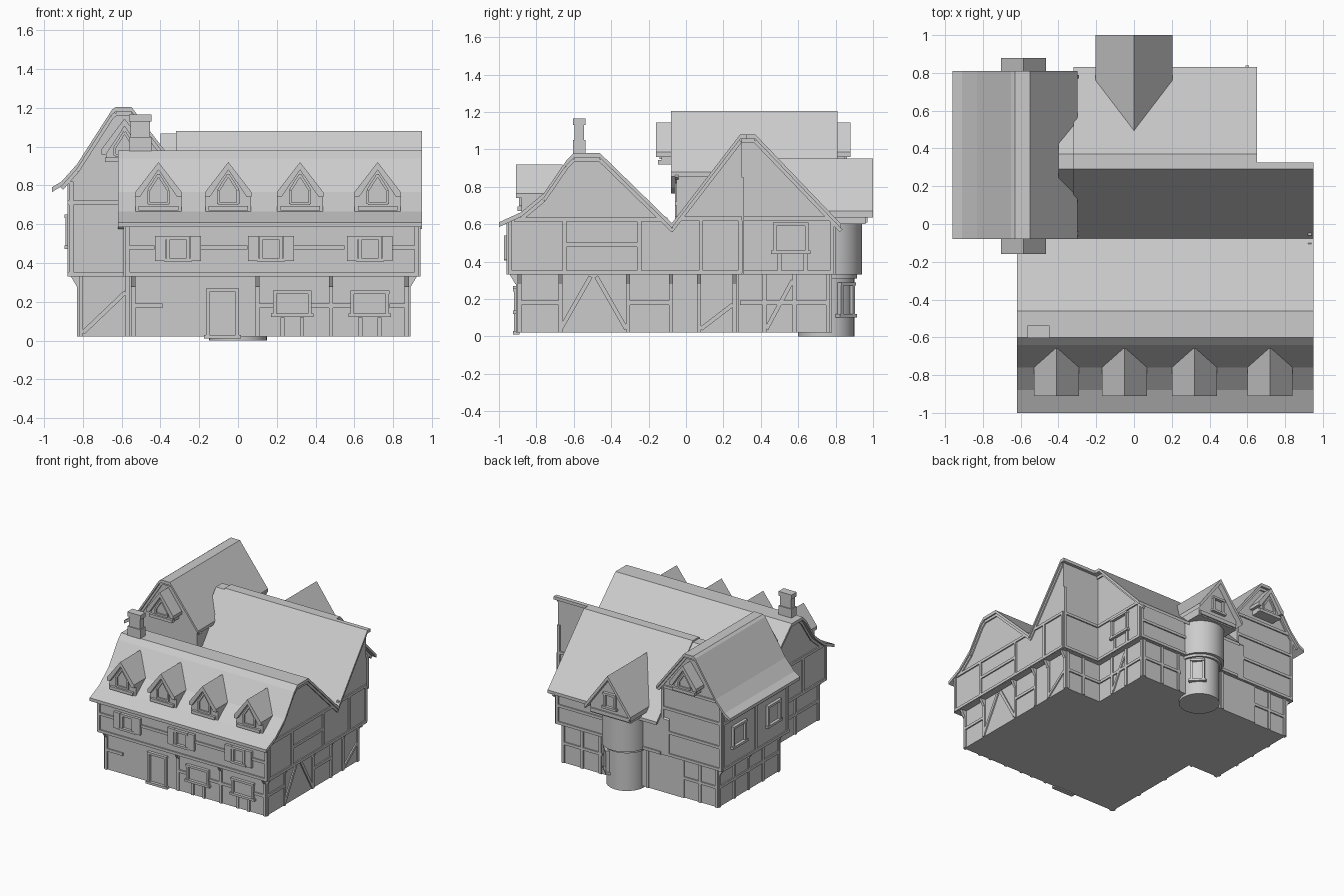
import bpy, bmesh, math
from mathutils import Vector

if "Cube" in bpy.data.objects:
    bpy.data.objects.remove(bpy.data.objects["Cube"])

# ---------- helpers ----------
def finish(name, bm):
    bmesh.ops.recalc_face_normals(bm, faces=bm.faces)
    me = bpy.data.meshes.new(name)
    bm.to_mesh(me)
    bm.free()
    ob = bpy.data.objects.new(name, me)
    bpy.context.collection.objects.link(ob)
    return ob

def add_prism(bm, rings):
    """Closed solid between two matching point rings."""
    a, b = [[bm.verts.new(p) for p in r] for r in rings]
    bm.faces.new(a)
    bm.faces.new(b)
    for i in range(len(a)):
        j = (i + 1) % len(a)
        bm.faces.new((a[i], a[j], b[j], b[i]))

def prism(name, pts, axis, t0, t1):
    """Extrude a (horizontal, z) outline along x or y."""
    bm = bmesh.new()
    f = (lambda h, z, t: (t, h, z)) if axis == 'x' else (lambda h, z, t: (h, t, z))
    add_prism(bm, [[f(h, z, t) for h, z in pts] for t in (t0, t1)])
    return finish(name, bm)

def box(name, x0, x1, y0, y1, z0, z1):
    return prism(name, [(x0, z0), (x1, z0), (x1, z1), (x0, z1)], 'y', y0, y1)

def roof(name, line, axis, t0, t1, thick=0.025):
    return prism(name, line + [(h, z - thick) for h, z in reversed(line)], axis, t0, t1)

# Facade directions: outward normal, horizontal direction
SIDES = {'F': ((0, -1, 0), (1, 0, 0)), 'B': ((0, 1, 0), (1, 0, 0)),
         'R': ((1, 0, 0), (0, 1, 0)), 'L': ((-1, 0, 0), (0, 1, 0))}

def facade(side, pts, n0, n1, bm):
    """Extrude a facade outline from depth n0 to n1 along the outward normal."""
    n, u = (Vector(v) for v in SIDES[side])
    add_prism(bm, [[u * a + n * d + Vector((0, 0, z)) for a, z in pts] for d in (n0, n1)])

def bar(bm, side, pos, u0, z0, u1, z1, w=0.022, d=0.01):
    a, b = Vector((u0, z0)), Vector((u1, z1))
    t = (b - a).normalized()
    p = Vector((-t.y, t.x)) * w / 2
    facade(side, [a + p, b + p, b - p, a - p], pos - 0.01, pos + d, bm)

def timbers(name, side, pos, segs, **kw):
    bm = bmesh.new()
    for s in segs:
        bar(bm, side, pos, *s, **kw)
    return finish(name, bm)

def posts(us, z0, z1):
    return [(u, z0, u, z1) for u in us]

def window(name, side, pos, u, z0, z1, w, shutters=False, d=0.02):
    bm = bmesh.new()
    h = w / 2
    for x in (u - h, u + h):
        bar(bm, side, pos, x, z0, x, z1, 0.018, d)
    for z, e in ((z0, 0.02), (z1, 0.01)):
        bar(bm, side, pos, u - h - e, z, u + h + e, z, 0.018, d + 0.004)
    if shutters:
        for s in (-1, 1):
            x = u + s * (h + 0.04)
            bar(bm, side, pos, x, z0 - 0.005, x, z1 + 0.01, 0.056, 0.022)
    return finish(name, bm)

def dormer(name, side, u, hw, zb, ze, za, front, back):
    """Small gabled window house facing a side."""
    bm = bmesh.new()
    i = hw * 0.8
    facade(side, [(u - i, zb), (u + i, zb), (u + i, ze), (u, za - 0.03), (u - i, ze)],
           back, front - 0.03, bm)
    facade(side, [(u - hw, ze), (u, za), (u + hw, ze), (u + hw, ze - 0.025),
                  (u + i, ze - 0.025), (u, za - 0.04), (u - i, ze - 0.025), (u - hw, ze - 0.025)],
           back, front, bm)
    q, m = hw * 0.42, ze + 0.01
    frame = [(u - q, zb + 0.035), (u + q, zb + 0.035), (u + q, m), (u, m + 0.08), (u - q, m)]
    for k in range(5):
        bar(bm, side, front - 0.03, *frame[k], *frame[(k + 1) % 5], 0.014, 0.012)
    bar(bm, side, front - 0.03, u - hw * .85, zb + 0.012, u + hw * .85, zb + 0.012, 0.024, 0.02)
    return finish(name, bm)

# ---------- roof profiles ----------
A = [(-1.0, .61), (-.88, .665), (-.76, .765), (-.64, .94), (-.60, .98), (-.46, .98), (-.07, .60)]
B = [(-.08, .60), (.29, 1.08), (.37, 1.08), (.83, .60)]
C = [(-.96, .79), (-.91, .82), (-.83, .91), (-.65, 1.19), (-.63, 1.205), (-.55, 1.205), (-.30, .88)]
def under(line, a, b, d=0.012):
    return [(h, z - d) for h, z in reversed(line) if a <= h <= b]

roof("front_roof", A, 'x', -.62, .95)
roof("back_roof_main", B, 'x', -.32, .65)
roof("back_roof_east", [B[0], B[1], (.325, 1.08)], 'x', .6, .95)
roof("side_roof", C, 'y', -.08, .81)

# ---------- walls ----------
box("front_ground_wall", -.55, .88, -.90, 0, .02, .34)
box("back_ground_wall", -.5, .56, -.05, .77, .02, .34)
box("back_ground_wall_east", .4, .88, -.05, .27, .02, .34)
box("side_ground_wall", -.82, -.36, -.02, .76, .02, .34)
prism("front_upper_wall", [(-.95, .33), (-.07, .33), (-.07, .58)] + under(A, -.89, -.4) + [(-.95, .62)],
      'x', -.58, .93)
prism("back_upper_wall", [(-.08, .33), (.79, .33), (.79, .62)] + under(B, -.09, .5), 'x', -.4, .60)
prism("back_upper_wall_east", [(-.08, .33), (.30, .33), (.30, 1.065), (.29, 1.065), (-.08, .585)],
      'x', .5, .93)
prism("side_upper_wall", [(-.87, .33), (-.33, .33), (-.33, .905)] + under(C, -.84, -.5) + [(-.87, .85)],
      'y', -.05, .78)

# ---------- round stair turret with its gable ----------
def cylinder(name, r, y, z0, z1):
    bpy.ops.mesh.primitive_cylinder_add(vertices=32, radius=r, depth=z1 - z0, location=(0, y, (z0 + z1) / 2))
    bpy.context.object.name = name
    bpy.ops.object.shade_smooth_by_angle(angle=math.radians(35))
cylinder("turret_lower", .15, .75, 0, .34)
cylinder("turret_band", .165, .75, .31, .335)
cylinder("turret_upper", .175, .765, .33, .64)
roof("turret_roof", [(-.205, .67), (0, .95), (.205, .67)], 'y', .46, 1.0, .035)
prism("turret_gable_wall", [(-.18, .60), (.18, .60), (.18, .68), (0, .925), (-.18, .68)], 'y', .55, .96)
window("turret_gable_window", 'B', .96, 0, .68, .79, .09)
timbers("turret_gable_beam", 'B', .96, [(-.17, .625, .17, .625)], w=.03)
tw = window("turret_window", 'B', .145, 0, .11, .28, .09)
tw.location, tw.rotation_euler = (0, .75, 0), (0, 0, math.radians(-45))

# ---------- dormers ----------
for i, x in enumerate((-.41, -.05, .32, .72)):
    dormer(f"front_dormer_{i}", 'F', x, .12, .67, .765, .92, .91, .66)
    box(f"front_dormer_cheeks_{i}", x - .118, x + .118, -.88, -.72, .66, .75)
dormer("side_dormer_front", 'F', -.585, .12, .92, .985, 1.145, .16, -.05)
dormer("side_dormer_back", 'B', -.585, .12, .92, .985, 1.145, .88, .7)

# ---------- chimney ----------
for n, g, z0, z1 in (("base", .008, .9, 1.05), ("stack", 0, 1.04, 1.15), ("cap", .008, 1.13, 1.165)):
    box("chimney_" + n, -.555 - g, -.455 + g, -.595 - g, -.545 + g, z0, z1)

# ---------- timber framing: front ----------
timbers("front_ground_timbers", 'F', .90,
        posts((-.54, .10, .48, .87), .02, .33) + posts((.23, .33, .63, .73), .02, .12) +
        [(-.53, .18, -.39, .18), (.1, .18, .19, .18), (.38, .18, .58, .18), (.78, .18, .87, .18)])
timbers("front_upper_timbers", 'F', .95,
        [(-.58, .342, .93, .342), (-.58, .60, .93, .60), (-.58, .48, -.43, .48), (-.19, .48, .05, .48),
         (.29, .48, .55, .48), (.79, .48, .93, .48)] + posts((-.57, .92), .34, .61))
window("front_door_frame", 'F', .90, -.08, .02, .26, .15)
for x in (.28, .68):
    window("shop_window", 'F', .90, x, .13, .25, .18)
for x in (-.31, .17, .68):
    window("shuttered_window", 'F', .95, x, .415, .53, .10, True)
timbers("side_front_ground_timbers", 'F', .02, posts((-.81, -.57), .02, .33) + [(-.80, .04, -.58, .25)])
timbers("side_front_upper_timbers", 'F', .05, [(-.88, .342, -.5, .342), (-.88, .71, -.33, .71)]
        + posts((-.86,), .33, .82))

# ---------- timber framing: right ----------
timbers("right_ground_timbers", 'R', .88,
        posts((-.89, -.67, -.31, -.08, .07, .26), .02, .33) +
        [(-.67, .04, -.51, .32), (-.48, .32, -.32, .04), (-.89, .18, -.67, .18), (-.3, .18, -.08, .18),
         (.08, .04, .25, .17)])
timbers("right_upper_timbers", 'R', .93,
        [(-.95, .342, .30, .342), (-.92, .625, -.10, .625), (-.64, .49, -.26, .49), (-.06, .63, .30, .63)] +
        posts((-.94, -.65, -.25, .08, .29), .34, .62))
timbers("notch_right_timbers", 'R', .60, [(.30, .342, .79, .342), (.30, .63, .79, .63)]
        + posts((.5, .64), .34, .45) + posts((.78,), .33, .62))
timbers("notch_right_ground_timbers", 'R', .56, posts((.42, .58, .76), .02, .33)
        + [(.29, .18, .76, .18), (.43, .04, .57, .3)])
window("right_window", 'R', .60, .56, .45, .60, .17)
timbers("notch_back_timbers", 'B', .30, [(.6, .342, .93, .342), (.6, .63, .93, .63)] + posts((.92,), .34, .85))
timbers("notch_back_ground_timbers", 'B', .27, posts((.72, .87), .02, .33) + [(.56, .18, .88, .18)])

# Sloping timbers under the gable edges
def rake(name, side, pos, line, d=.035):
    timbers(name, side, pos, [(a[0], a[1] - d, b[0], b[1] - d) for a, b in zip(line, line[1:])])
rake("right_front_gable_rake", 'R', .93, A[1:])
rake("left_front_gable_rake", 'L', .58, A[1:])
rake("right_back_gable_rake", 'R', .93, [B[0], B[1]])
rake("notch_gable_rake", 'R', .60, B[1:])
rake("side_front_gable_rake", 'F', .05, C[1:])
rake("side_back_gable_rake", 'B', .78, C[1:])

# ---------- timber framing: back and left ----------
timbers("back_ground_timbers", 'B', .77, posts((-.2, .22, .38, .55), .02, .33) + [(.2, .18, .56, .18)])
timbers("back_upper_timbers", 'B', .79, [(-.33, .342, .6, .342), (.17, .48, .6, .48)] + posts((.59,), .33, .6))
timbers("side_back_ground_timbers", 'B', .76, posts((-.81, -.66, -.51, -.37), .02, .33) + [(-.82, .18, -.36, .18)])
timbers("side_back_upper_timbers", 'B', .78,
        [(-.87, .342, -.33, .342), (-.87, .52, -.33, .52), (-.87, .71, -.33, .71), (-.82, .88, -.35, .88)]
        + posts((-.86, -.34), .33, .86))
timbers("side_left_ground_timbers", 'L', .82, posts((0, .2, .38, .56, .75), .02, .33) + [(0, .18, .75, .18)])
timbers("side_left_upper_timbers", 'L', .87, [(-.05, .342, .78, .342), (-.05, .71, .78, .71)]
        + posts((-.04, .36, .77), .33, .82))
for y in (.14, .58):
    window("left_window", 'L', .87, y, .48, .64, .15)
timbers("front_left_upper_timbers", 'L', .58, [(-.95, .342, -.05, .342), (-.92, .625, -.1, .625)]
        + posts((-.94, -.65, -.3), .34, .62))
timbers("front_left_ground_timbers", 'L', .55, posts((-.89, -.6, -.3), .02, .33) + [(-.9, .18, -.02, .18)])

# ---------- brackets carrying the overhanging upper floor ----------
bm = bmesh.new()
for side, pos, us in (('F', .90, (-.54, .10, .48, .87)), ('R', .88, (-.89, -.67, -.31, -.08, .07, .26)),
                      ('L', .82, (0, .38, .75))):
    n, u = (Vector(v) for v in SIDES[side])
    for a in us:
        add_prism(bm, [[u * (a + s) + n * (pos + d) + Vector((0, 0, z)) for d, z in
                        ((-.01, .27), (.012, .28), (.045, .335), (-.01, .335))] for s in (-.011, .011)])
finish("jetty_brackets", bm)
